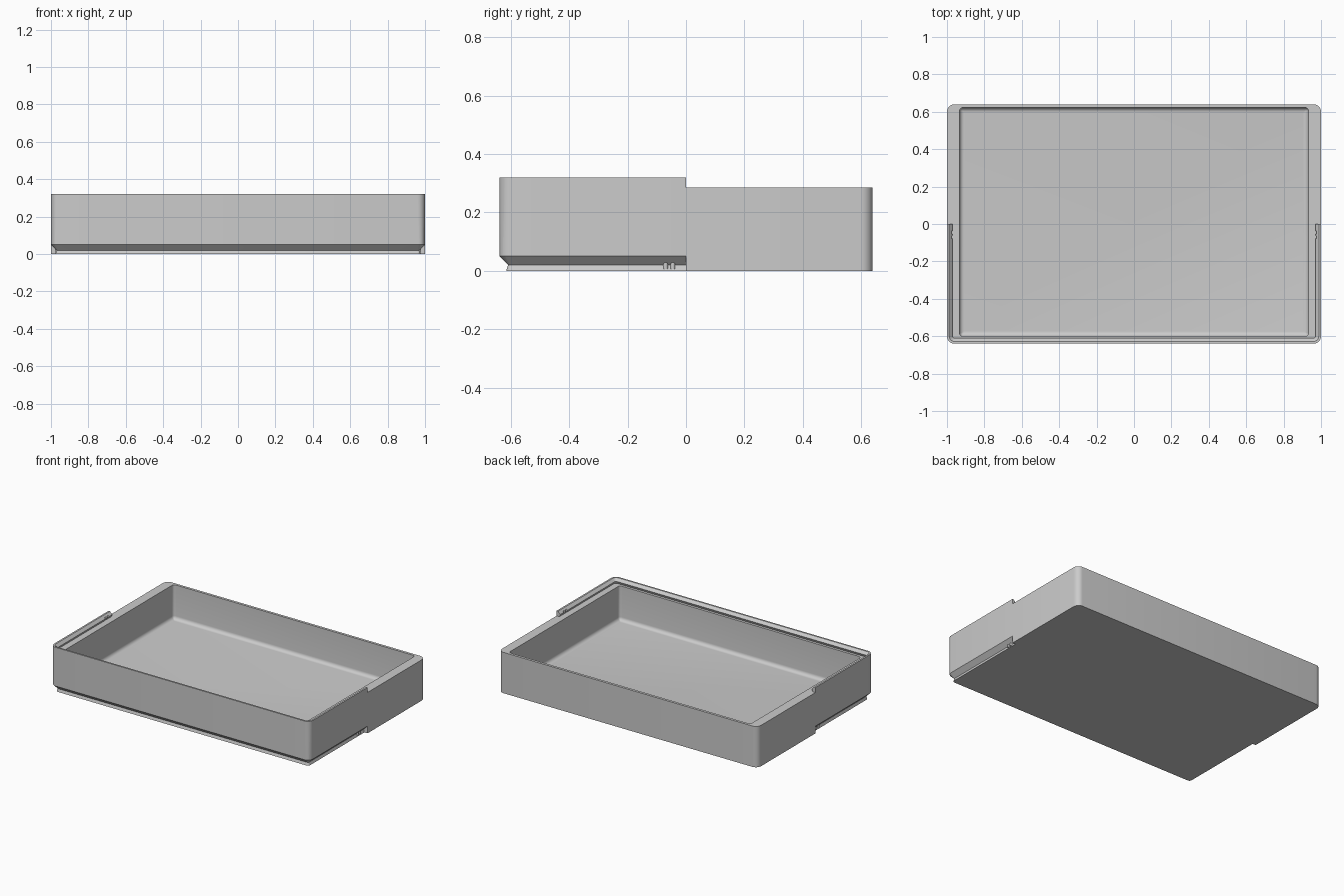
import bpy, bmesh
from math import sin, cos, pi, radians

if "Cube" in bpy.data.objects:
    bpy.data.objects.remove(bpy.data.objects["Cube"])

GREY = (0.6, 0.6, 0.6, 1)
grey = bpy.data.materials.new("plain grey")
grey.use_nodes = True
grey.diffuse_color = GREY
grey.node_tree.nodes["Principled BSDF"].inputs["Base Color"].default_value = GREY

HALF_X, HALF_Y, RADIUS = 1.0, 0.64, 0.04
RIM, TOP = 0.285, 0.32


def rounded_loop(x0, x1, y0, y1, r, steps=6):
    """Corner points of a rounded rectangle, counter-clockwise."""
    centres = [(x1 - r, y1 - r), (x0 + r, y1 - r), (x0 + r, y0 + r), (x1 - r, y0 + r)]
    points = []
    for quarter, (cx, cy) in enumerate(centres):
        for i in range(steps + 1):
            a = (quarter + i / steps) * pi / 2
            points.append((cx + r * cos(a), cy + r * sin(a)))
    return points


def loft(name, bounds, layers, radius):
    """Solid through rounded rectangles; layers are (height, inset)."""
    x0, x1, y0, y1 = bounds
    bm = bmesh.new()
    rings = []
    for z, d in layers:
        loop = rounded_loop(x0 + d, x1 - d, y0 + d, y1 - d, max(radius - d, 0.006))
        rings.append([bm.verts.new((x, y, z)) for x, y in loop])
    for low, high in zip(rings, rings[1:]):
        for i in range(len(low)):
            j = (i + 1) % len(low)
            bm.faces.new((low[i], low[j], high[j], high[i]))
    bm.faces.new(rings[0][::-1])
    bm.faces.new(rings[-1])
    mesh = bpy.data.meshes.new(name)
    bm.to_mesh(mesh)
    bm.free()
    mesh.materials.append(grey)
    obj = bpy.data.objects.new(name, mesh)
    bpy.context.collection.objects.link(obj)
    return obj


def box(name, x, y0, y1, z0, z1):
    return loft(name, (-x, x, y0, y1), [(z0, 0), (z1, 0)], 0.001)


def cut(target, cutter):
    """Subtract the cutter and discard it."""
    cutter.hide_render = True
    mod = target.modifiers.new("cut", "BOOLEAN")
    mod.operation, mod.solver, mod.object = "DIFFERENCE", "EXACT", cutter
    bpy.context.view_layer.objects.active = target
    bpy.ops.object.modifier_apply(modifier=mod.name)
    bpy.data.objects.remove(cutter)


# Outer block of the tray
outer = (-HALF_X, HALF_X, -HALF_Y, HALF_Y)
tray = loft("tray", outer, [(0, 0), (TOP, 0)], RADIUS)

# Lower rear rim, and dovetailed recess behind the raised front lip
cut(tray, box("rear_rim_cutter", 1.5, 0, 1, RIM, 0.5))
cut(tray, loft("lip_cutter", (-HALF_X, HALF_X, -HALF_Y, 0.3),
               [(RIM, 0.022), (0.302, 0.03), (TOP, 0.012), (0.34, -0.008)], RADIUS))

# Storage cavity with a filleted floor
FILLET, FLOOR = 0.025, 0.045
curve = [(FLOOR + FILLET * (1 - cos(a)), FILLET * (1 - sin(a)))
         for a in [i * pi / 12 for i in range(7)]]
cut(tray, loft("cavity_cutter", (-0.933, 0.933, -0.6, 0.622), curve + [(0.5, 0)], 0.018))

# Undercut foot on the front half, which slides into a lip below
groove = box("groove_cutter", 1.5, -1, 0, -0.1, 0.07)
cut(groove, loft("foot_form", (-HALF_X, HALF_X, -HALF_Y, 0.3),
                 [(-0.2, 0.024), (0, 0.024), (0.02, 0.03), (0.08, -0.03)], RADIUS))
cut(tray, groove)

# Small catch bumps on the foot and matching notches in the lip
for side, sign in (("left", 1), ("right", -1)):
    for number, y in enumerate((-0.045, -0.07)):
        x = sign * 0.971
        bounds = (x - 0.008, x + 0.008, y - 0.008, y + 0.008)
        loft(f"{side}_catch_{number + 1}", bounds, [(0.007, 0), (0.028, 0)], 0.008)
        cut(tray, loft("notch_cutter", bounds, [(RIM + 0.001, 0), (0.309, 0)], 0.008))

# Smooth shading with crisp edges
for obj in bpy.context.scene.objects:
    obj.select_set(obj.type == "MESH" and grey.name in obj.data.materials)
bpy.context.view_layer.objects.active = tray
bpy.ops.object.shade_smooth_by_angle(angle=radians(30))
